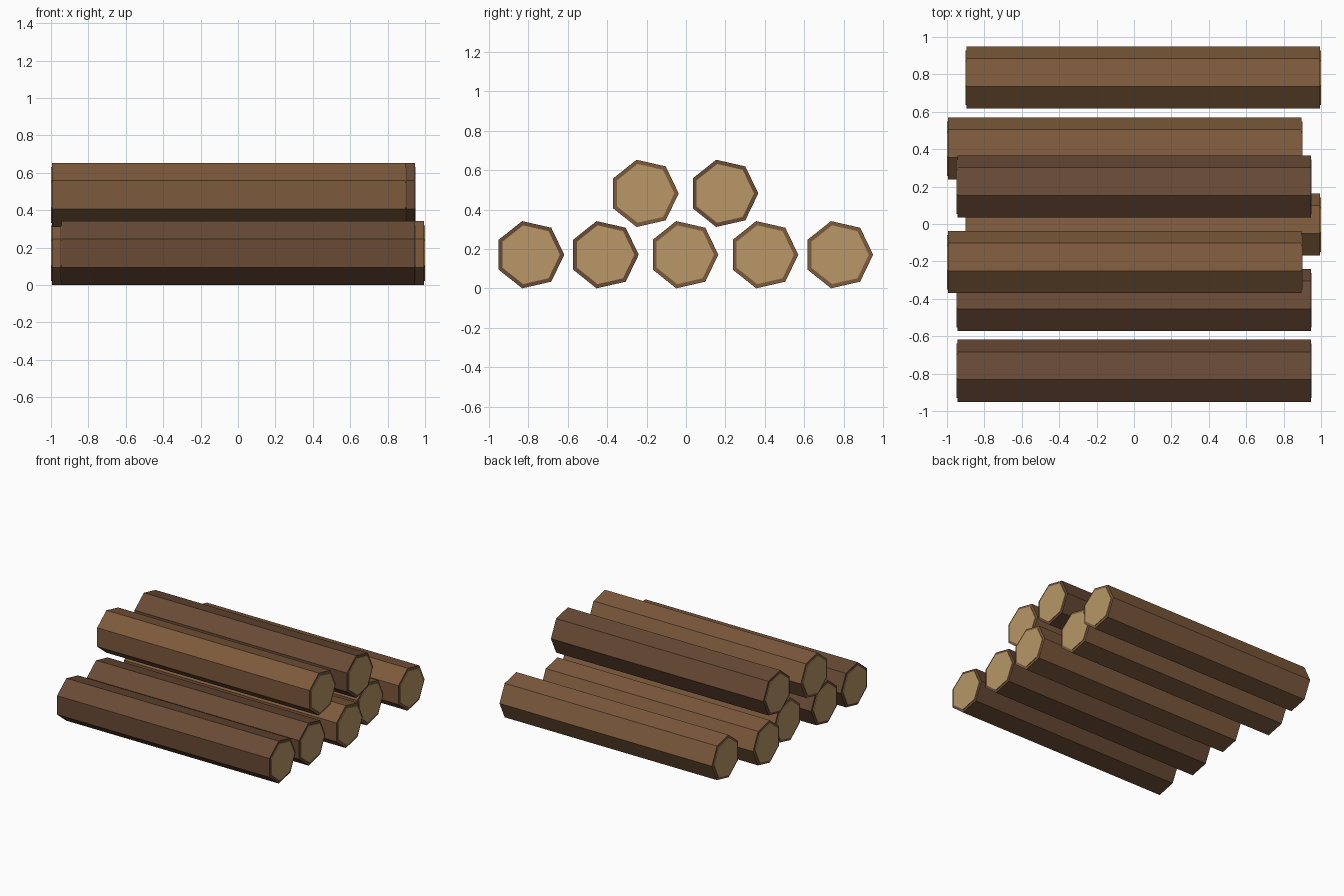
import bpy, math

if "Cube" in bpy.data.objects:
    bpy.data.objects.remove(bpy.data.objects["Cube"])

SIDES = 7
R_BARK, R_CUT = 0.175, 0.153
LENGTH, CUT_OUT = 1.89, 0.005      # bark length, how far the cut discs stand out
Z_LOW, Z_HIGH = R_BARK * math.sin(math.radians(720 / 7)), 0.482


def material(name, rgb):
    m = bpy.data.materials.new(name)
    m.diffuse_color = (*rgb, 1)
    m.use_nodes = True
    m.node_tree.nodes["Principled BSDF"].inputs["Base Color"].default_value = m.diffuse_color
    return m


DARK = material("dark_bark", (0.14, 0.068, 0.036))
LIGHT = material("light_bark", (0.205, 0.102, 0.045))
CUT = material("cut_wood", (0.48, 0.31, 0.135))


def prism(name, x0, x1, y, z, radius, mat):
    """Closed seven-sided prism along x, one corner pointing to +y."""
    ring = [(radius * math.cos(2 * math.pi * i / SIDES),
             radius * math.sin(2 * math.pi * i / SIDES)) for i in range(SIDES)]
    verts = [(x, y + a, z + b) for x in (x0, x1) for a, b in ring]
    faces = [(i, (i + 1) % SIDES, (i + 1) % SIDES + SIDES, i + SIDES) for i in range(SIDES)]
    faces = [f[::-1] for f in faces]
    faces += [tuple(reversed(range(SIDES))), tuple(range(SIDES, 2 * SIDES))]
    me = bpy.data.meshes.new(name)
    me.from_pydata(verts, [], faces)
    me.materials.append(mat)
    ob = bpy.data.objects.new(name, me)
    bpy.context.collection.objects.link(ob)
    return ob


def log(name, x, y, z, bark):
    h = LENGTH / 2
    prism(name, x - h, x + h, y, z, R_BARK, bark)
    # pale cut discs on both ends
    prism(name + "_cut_left", x - h - CUT_OUT, x - h + 0.015, y, z, R_CUT, CUT)
    prism(name + "_cut_right", x + h - 0.015, x + h + CUT_OUT, y, z, R_CUT, CUT)


# bottom row of five, top row of two: (x shift, y, z, bark)
logs = [
    (0.0, -0.793, Z_LOW, DARK),
    (0.0, -0.415, Z_LOW, DARK),
    (0.05, -0.011, Z_LOW, LIGHT),
    (-0.05, 0.395, Z_LOW, LIGHT),
    (0.05, 0.775, Z_LOW, LIGHT),
    (-0.05, -0.212, Z_HIGH, LIGHT),
    (0.0, 0.192, Z_HIGH, DARK),
]
for i, spec in enumerate(logs, 1):
    log(f"log_{i}", *spec)
